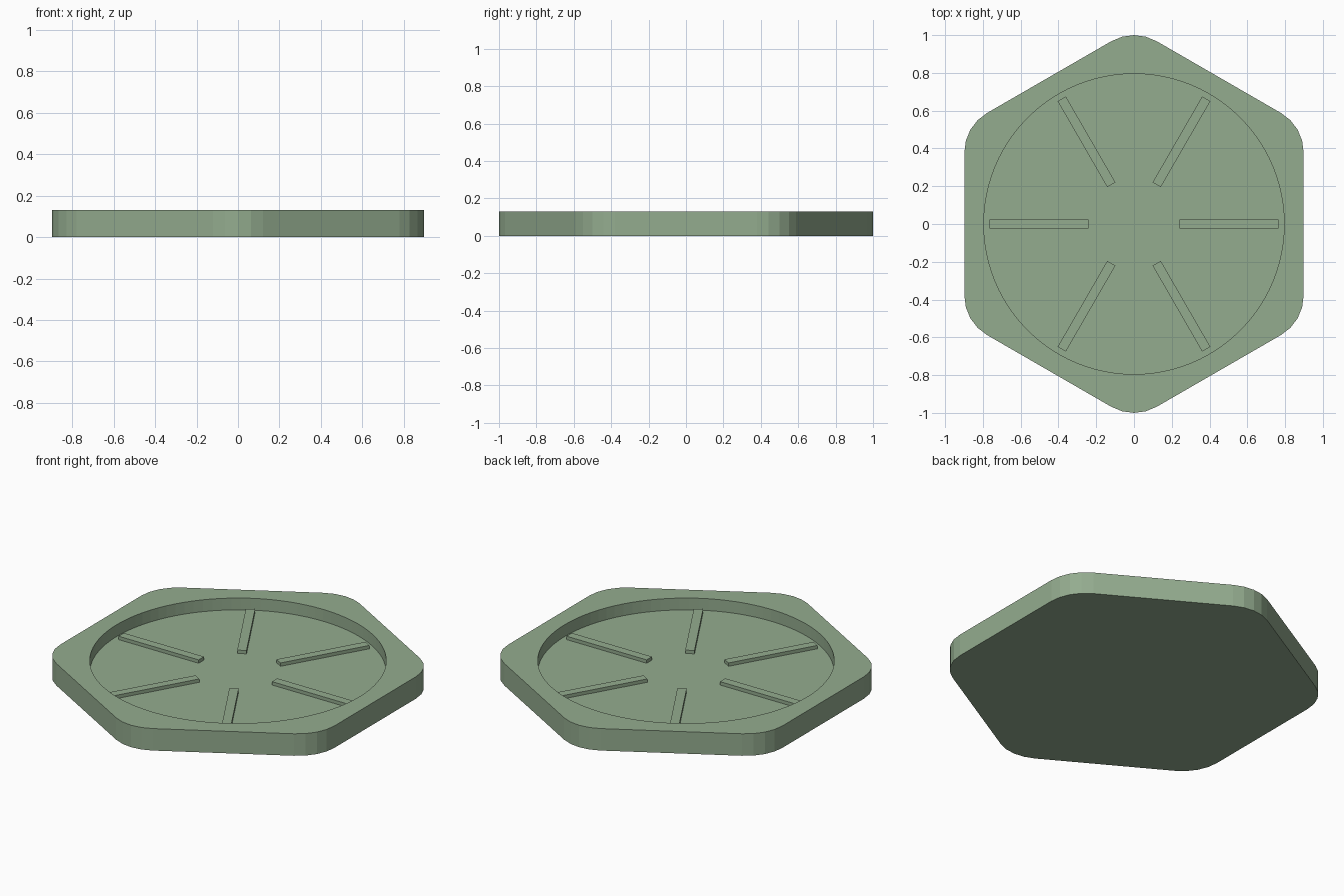
import bpy
import bmesh
from math import cos, sin, pi, radians
from mathutils import Matrix, Vector

HEIGHT = 0.13
FLOOR = 0.06          # height of the recessed floor
CORNER = 1.037        # radius of the unrounded hexagon corners
FILLET = 0.24         # corner rounding radius
RECESS_RADIUS = 0.795

old = bpy.data.objects.get("Cube")
if old:
    bpy.data.objects.remove(old, do_unlink=True)

# Single flat colour
green = bpy.data.materials.new("sage_green")
green.use_nodes = True
colour = (0.296, 0.413, 0.275, 1)
green.diffuse_color = colour
green.node_tree.nodes["Principled BSDF"].inputs["Base Color"].default_value = colour


def finish(name, bm):
    bmesh.ops.recalc_face_normals(bm, faces=bm.faces)
    mesh = bpy.data.meshes.new(name)
    bm.to_mesh(mesh)
    bm.free()
    mesh.materials.append(green)
    obj = bpy.data.objects.new(name, mesh)
    bpy.context.collection.objects.link(obj)
    return obj


def prism(name, outline, z0, z1):
    bm = bmesh.new()
    face = bm.faces.new([bm.verts.new((x, y, z0)) for x, y in outline])
    new = bmesh.ops.extrude_face_region(bm, geom=[face], use_keep_orig=True)["geom"]
    verts = [v for v in new if isinstance(v, bmesh.types.BMVert)]
    bmesh.ops.translate(bm, verts=verts, vec=(0, 0, z1 - z0))
    return finish(name, bm)


# Rounded hexagon outline, corners toward the front and back
outline = []
centre = CORNER - FILLET / cos(radians(30))
for i in range(6):
    a = radians(30 + 60 * i)
    for step in range(-2, 3):
        b = a + radians(15 * step)
        outline.append((centre * cos(a) + FILLET * cos(b),
                        centre * sin(a) + FILLET * sin(b)))
tray = prism("hexagonal_tray", outline, 0, HEIGHT)

# Round recess cut into the top
circle = [(RECESS_RADIUS * cos(2 * pi * i / 96), RECESS_RADIUS * sin(2 * pi * i / 96))
          for i in range(96)]
cutter = prism("recess_cutter", circle, FLOOR, HEIGHT + 0.1)
cutter.hide_render = True
cut = tray.modifiers.new("recess", "BOOLEAN")
cut.operation = "DIFFERENCE"
cut.solver = "EXACT"
cut.object = cutter
bpy.context.view_layer.objects.active = tray
bpy.ops.object.modifier_apply(modifier=cut.name)
bpy.data.objects.remove(cutter, do_unlink=True)

# Six radial ribs standing on the recessed floor
INNER, OUTER, WIDTH, RISE = 0.24, 0.765, 0.05, 0.02
SINK = 0.01
for i in range(6):
    bm = bmesh.new()
    size = Matrix.Diagonal(Vector((OUTER - INNER, WIDTH, RISE + SINK, 1)))
    place = Matrix.Translation(((INNER + OUTER) / 2, 0, FLOOR + (RISE - SINK) / 2))
    turn = Matrix.Rotation(radians(60 * i), 4, "Z")
    bmesh.ops.create_cube(bm, size=1, matrix=turn @ place @ size)
    finish(f"radial_rib_{i + 1}", bm)
